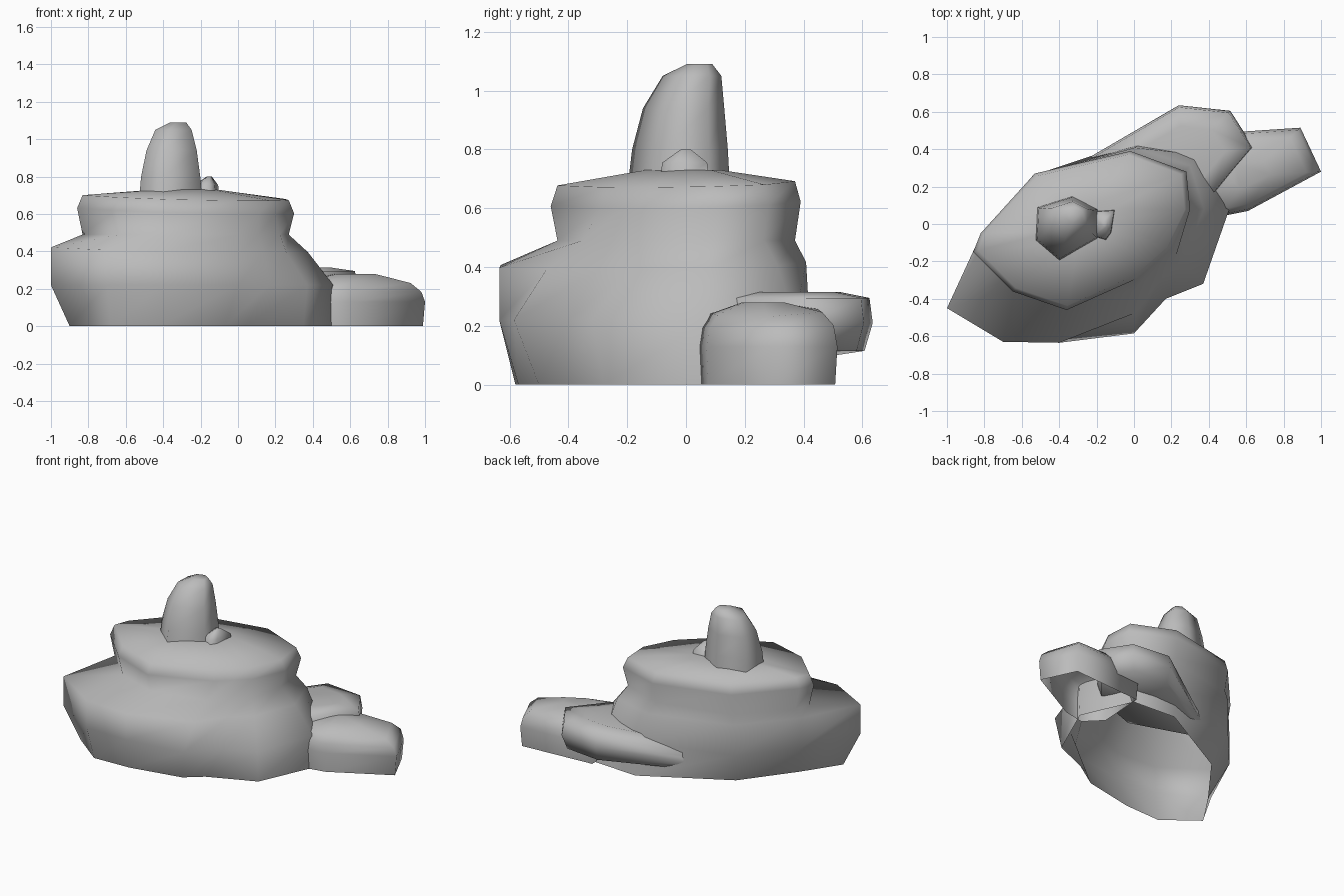
import bpy
import bmesh
import math
from mathutils import Vector

cube = bpy.data.objects.get("Cube")
if cube:
    bpy.data.objects.remove(cube, do_unlink=True)

stone = bpy.data.materials.new("grey stone")
stone.use_nodes = True
colour = (0.5, 0.5, 0.5, 1)
stone.diffuse_color = colour
stone.node_tree.nodes["Principled BSDF"].inputs["Base Color"].default_value = colour


def layer(outline, z, scale=1.0, centre=None):
    """Outline scaled about a centre and lifted to a height."""
    points = [Vector(p) for p in outline]
    middle = Vector(centre) if centre else sum(points, Vector((0, 0))) / len(points)
    return [(middle + (p - middle) * scale).to_3d() + Vector((0, 0, z)) for p in points]


def loft(name, layers, close_bottom=False):
    """Skin counter-clockwise layers from bottom to top and cap the top."""
    bm = bmesh.new()
    rings = [[bm.verts.new(p) for p in ring] for ring in layers]
    count = len(rings[0])
    for low, high in zip(rings, rings[1:]):
        for i in range(count):
            j = (i + 1) % count
            bm.faces.new((low[i], low[j], high[j], high[i]))
    bm.faces.new(rings[-1])
    if close_bottom:
        bm.faces.new(rings[0][::-1])
    mesh = bpy.data.meshes.new(name)
    bm.to_mesh(mesh)
    bm.free()
    mesh.materials.append(stone)
    obj = bpy.data.objects.new(name, mesh)
    bpy.context.collection.objects.link(obj)
    bpy.ops.object.select_all(action="DESELECT")
    obj.select_set(True)
    bpy.context.view_layer.objects.active = obj
    bpy.ops.object.shade_smooth_by_angle(angle=math.radians(100))


def ramp(value, start, end):
    return max(0.0, min(1.0, (value - start) / (end - start)))


# Main boulder: outlines of the foot, the bulging base and the upper slab
foot = [(-.9, -.41), (-.68, -.58), (-.42, -.57), (-.07, -.5), (.04, -.41), (.35, -.28),
        (.52, .1), (.37, .44), (.06, .46), (-.49, .16), (-.74, -.17)]
lower = [(-1, -.45), (-.7, -.63), (-.4, -.635), (0, -.585), (.17, -.4), (.37, -.32),
         (.51, .08), (.34, .37), (.02, .42), (-.54, .26), (-.82, -.06)]
upper = [(-.86, -.15), (-.65, -.36), (-.36, -.46), (.02, -.29), (.11, -.21), (.2, -.13),
         (.3, .08), (.28, .28), (-.02, .39), (-.53, .27), (-.82, -.05)]
slab = Vector((-.28, 0))

# The shoulder recedes towards +x; the waist fills out at the front corner
shoulder, waist = [], []
for a, b in zip(lower, upper):
    a, b = Vector(a), Vector(b)
    shoulder.append(a.lerp(b, .65 * ramp(a.x, -.4, .3)))
    fill = .25 if a.x > -.1 and a.y < 0 else 0
    waist.append(slab.lerp(b, .95).lerp(a, fill))

slab_layers = [
    layer(upper, .61, 1, slab),
    layer(upper, .68, .95, slab),
]
shoulder_layer = layer(shoulder, .405)
for ring in slab_layers + [shoulder_layer]:
    for p in ring:
        p.z += .03 * (p.y - p.x)
loft("main_boulder", [
    layer(foot, 0),
    layer(lower, .22),
    shoulder_layer,
    layer(waist, .49),
    *slab_layers,
    layer(upper, .73, .3, slab),
])

# Upright horn of rock leaning backwards
horn = [(-.53, -.09), (-.4, -.2), (-.19, -.08), (-.19, .08), (-.33, .15), (-.52, .09)]


def horn_layer(z, scale, x, y):
    ring = layer(horn, z, scale)
    shift = Vector((x, y, z)) - sum(ring, Vector()) / len(ring)
    return [p + shift for p in ring]


loft("standing_horn", [
    layer(horn, .66),
    horn_layer(.8, .93, -.36, -.005),
    horn_layer(.94, .79, -.355, .005),
    horn_layer(1.05, .57, -.345, .03),
    horn_layer(1.09, .25, -.32, .05),
])

# Pebble leaning on the horn
pebble = [(-.24, .07), (-.22, -.07), (-.15, -.09), (-.12, -.05), (-.1, .08)]
loft("pebble", [
    layer(pebble, .68),
    layer(pebble, .755, .9, (-.16, 0)),
    layer(pebble, .8, .2, (-.15, 0)),
])

# Low block beside the boulder, its top sloping down outwards
block = [(.35, .15), (.46, .04), (.61, .07), (1, .28), (.89, .515), (.37, .48)]
block_layers = [
    layer(block, 0, .97),
    layer(block, .13),
    layer(block, .2, .95),
    layer(block, .245, .8),
    layer(block, .28, .3),
]
for p in block_layers[2] + block_layers[3]:
    p.z += .06 * (p.y - .28) - .05 * (p.x - .65)
loft("low_block", block_layers)

# Tapered slab wedged behind, dipping towards its narrow end
wedge = [(.1, .05), (.43, .16), (.64, .41), (.515, .605), (.24, .635), (-.37, .28)]
wedge_layers = [
    layer(wedge, .115, .9),
    layer(wedge, .21),
    layer(wedge, .295, .96),
    layer(wedge, .315, .6),
]
for ring in wedge_layers:
    for p in ring:
        p.z -= .14 * (1 - ramp(p.x, -.37, .24)) * ramp(p.z, 0, .3)
loft("wedged_slab", wedge_layers, close_bottom=True)
